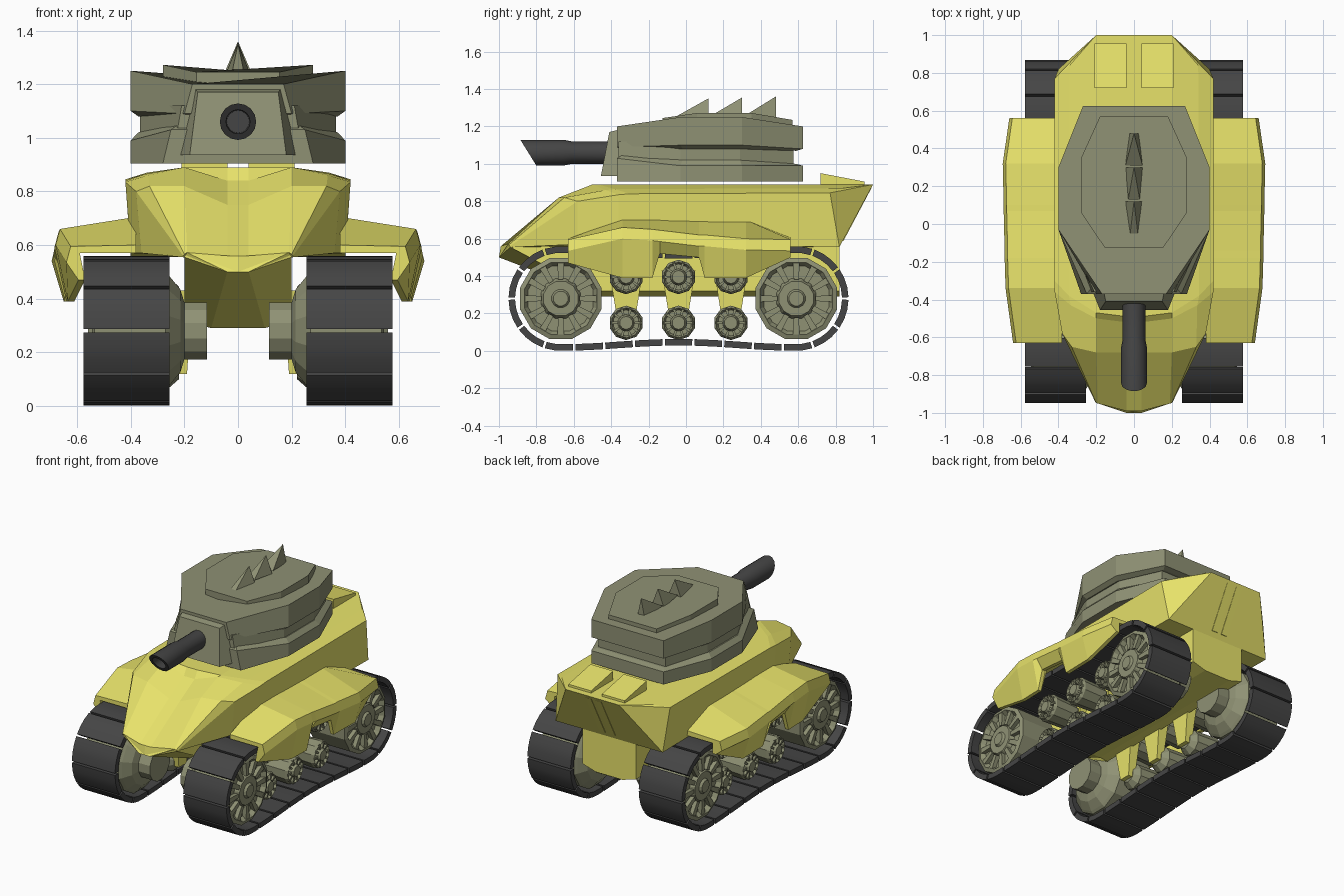
import bpy, bmesh, math

if "Cube" in bpy.data.objects:
    bpy.data.objects.remove(bpy.data.objects["Cube"])

def material(name, rgb):
    m = bpy.data.materials.new(name)
    m.diffuse_color = (*rgb, 1)
    m.use_nodes = True
    m.node_tree.nodes["Principled BSDF"].inputs["Base Color"].default_value = m.diffuse_color
    return m

YELLOW = material("yellow_paint", (0.83, 0.79, 0.15))
GREY = material("olive_grey", (0.275, 0.285, 0.175))
DARK = material("dark_rubber", (0.06, 0.06, 0.06))

def make(name, verts, faces, mat, mirror=False, smooth=False):
    bm = bmesh.new()
    for s in ((1, -1) if mirror else (1,)):
        vs = [bm.verts.new((x * s, y, z)) for x, y, z in verts]
        for f in faces:
            bm.faces.new([vs[i] for i in f])
    bmesh.ops.remove_doubles(bm, verts=bm.verts, dist=0.0001)
    bmesh.ops.recalc_face_normals(bm, faces=bm.faces)
    me = bpy.data.meshes.new(name)
    bm.to_mesh(me)
    bm.free()
    me.materials.append(mat)
    ob = bpy.data.objects.new(name, me)
    bpy.context.collection.objects.link(ob)
    if smooth:
        bpy.ops.object.select_all(action='DESELECT')
        ob.select_set(True)
        bpy.context.view_layer.objects.active = ob
        bpy.ops.object.shade_smooth_by_angle(angle=math.radians(40))
    return ob

def loft(sections, closed=True, fan=None):
    """Skin equal-length sections; caps are ngons or fans from one corner."""
    n = len(sections[0])
    verts = [p for s in sections for p in s]
    faces = []
    for k in range(len(sections) - 1):
        for i in range(n if closed else n - 1):
            j = (i + 1) % n
            faces.append((k * n + i, k * n + j, (k + 1) * n + j, (k + 1) * n + i))
    for b in (0, (len(sections) - 1) * n):
        if fan is None:
            faces.append([b + i for i in range(n)])
        else:
            for d in range(1, n - 1):
                faces.append((b + fan, b + (fan + d) % n, b + (fan + d + 1) % n))
    return verts, faces

def join(parts):
    verts, faces = [], []
    for v, f in parts:
        o = len(verts)
        verts += v
        faces += [[i + o for i in q] for q in f]
    return verts, faces

def prism_x(profile, x0, x1):
    return loft([[(x, y, z) for y, z in profile] for x in (x0, x1)])

def lathe_x(profile, cy, cz, n):
    rings = []
    for x, r in profile:
        rings.append([(x, cy + r * math.cos(2 * math.pi * (i + .5) / n),
                       cz + r * math.sin(2 * math.pi * (i + .5) / n)) for i in range(n)])
    return loft(rings)

# Hull: half sections from top centre line round to bottom centre line
hull = [
    [(0, -.99, .56), (.04, -.99, .56), (.19, -.95, .572), (.2, -.948, .566), (.205, -.942, .56),
     (.2, -.935, .554), (.04, -1, .5), (0, -1, .5)],
    [(0, -.68, .75), (.04, -.68, .75), (.2, -.68, .82), (.33, -.65, .82), (.38, -.58, .80),
     (.36, -.58, .57), (.2, -.6, .56), (0, -.6, .56)],
    [(0, -.52, .84), (.04, -.52, .84), (.2, -.5, .89), (.335, -.43, .86), (.42, -.36, .835),
     (.40, -.36, .57), (.2, -.5, .56), (0, -.5, .56)],
    [(0, -.49, .89), (.04, -.49, .89), (.2, -.47, .89), (.345, -.38, .865), (.42, -.3, .84),
     (.40, -.3, .57), (.2, -.4, .56), (0, -.4, .56)],
    [(0, 1, .89), (.04, 1, .89), (.2, 1, .89), (.34, .84, .87), (.42, .77, .845),
     (.40, .82, .555), (.2, .82, .555), (0, .82, .555)],
]
make("hull", *loft(hull, False, 2), YELLOW, True)

# Belly under the hull
belly = [
    [(0, -.94, .57), (.2, -.94, .565), (.2, -.94, .555), (.04, -1, .5), (0, -1, .5)],
    [(0, -.45, .6), (.2, -.45, .6), (.2, -.5, .32), (.1, -.45, .29), (0, -.45, .29)],
    [(0, .82, .57), (.2, .82, .57), (.2, .82, .32), (.1, .82, .29), (0, .82, .29)],
]
make("belly", *loft(belly, False, 1), YELLOW, True)

# Fenders with notched skirts: y, inner z, outer x, outer z, bottom z
fender = []
for y, zi, xo, zo, zb in [(-.63, .6, .64, .595, .47), (-.34, .705, .68, .66, .39),
                          (-.18, .705, .685, .65, .39), (-.14, .705, .685, .645, .52),
                          (.07, .70, .69, .62, .50), (.10, .70, .69, .62, .39),
                          (.32, .70, .695, .6, .39), (.56, .605, .66, .595, .5)]:
    fender.append([(.38, y, zi), (xo - .016, y, zo), (xo, y, zo - .06), (xo - .045, y, zb),
                   (xo - .07, y, zb), (.59, y, .57), (.38, y, .57)])
make("fender", *loft(fender), YELLOW, True)

# Rear hatches and rear panel ribs
make("rear_hatch", *prism_x([(.72, .88), (.72, .95), (.955, .905), (.955, .88)], .04, .21), YELLOW, True)
make("rear_rib", *prism_x([(.985, .875), (.993, .873), (.842, .588), (.832, .588)], .015, .06), YELLOW, True)

# Turret: stacked bands, narrower at the front of the upper layers
def band(outline, levels):
    """levels: scale, front half width, then z at front, middle and rear."""
    secs = []
    for s, xf, z_front, z_mid, z_rear in levels:
        pts = [(xf, outline[0][1])] + outline[1:]
        half = [(x * s, .13 + (y - .13) * s, z) for (x, y), z in
                zip(pts, (z_front, z_mid, z_mid, z_rear))]
        secs.append(half + [(-x, y, z) for x, y, z in reversed(half)])
    return loft(secs)

shape = [(.28, -.37), (.40, -.03), (.40, .30), (.27, .625)]
make("turret_base", *band(shape, [(1, .28, .905, .905, .905), (1, .25, 1.03, .99, .99),
                                  (.93, .24, 1.05, 1.02, 1.0)]), GREY)
make("turret_neck", *band([(.23, -.36), (.365, -.03), (.365, .29), (.25, .575)],
                          [(1, .24, .95, .95, .95), (1, .21, 1.12, 1.12, 1.1)]), GREY)
make("turret_top", *band(shape, [(.93, .20, 1.08, 1.08, 1.07), (1, .20, 1.09, 1.10, 1.08),
                                 (1, .17, 1.2, 1.25, 1.2)]), GREY)
make("turret_roof", *band([(.155, -.125), (.28, .06), (.28, .35), (.18, .57)],
                          [(1, .155, 1.19, 1.22, 1.19), (1, .155, 1.245, 1.272, 1.235)]), GREY)

# Gun mantlet
make("mantlet", *loft([
    [(-.23, -.33, .935), (.23, -.33, .935), (.165, -.33, 1.19), (-.165, -.33, 1.19)],
    [(-.18, -.455, .935), (.18, -.455, .935), (.15, -.41, 1.17), (-.15, -.41, 1.17)]]), GREY)

# Gun barrel with slanted hollow muzzle: y, radius, slant
barrel = []
for y, r, k in [(-.40, .06, 0), (-.61, .06, 0), (-.65, .068, 0), (-.843, .068, .62),
                (-.843, .045, .62), (-.72, .042, 0)]:
    ring = []
    for i in range(16):
        a = 2 * math.pi * i / 16
        ring.append((r * math.cos(a), y - k * r * math.sin(a), 1.06 + r * math.sin(a)))
    barrel.append(ring)
make("gun_barrel", *loft(barrel), DARK, smooth=True)

# Roof spikes
spikes = []
for y0, y1, z, w0, w1 in [(-.05, .12, 1.35, .02, .045), (.13, .30, 1.355, .03, .045),
                          (.31, .48, 1.36, .045, .025)]:
    spikes.append(([(-w0, y0, 1.255), (w0, y0, 1.255), (w1, y1, 1.24), (-w1, y1, 1.24), (0, y1, z)],
                   [(0, 1, 2, 3), (0, 1, 4), (1, 2, 4), (2, 3, 4), (3, 0, 4)]))
make("roof_spikes", *join(spikes), GREY)

# Wheels: turned body plus raised spokes
def wheel(cy, cz, R, prof, x0, x1, n):
    parts = [lathe_x(prof, cy, cz, n)]
    for i in range(n):
        a = 2 * math.pi * i / n
        c, s = math.cos(a), math.sin(a)
        prof2 = [(cy + R * (u * c - v * s), cz + R * (u * s + v * c))
                 for u, v in ((.45, -.06), (.88, -.08), (.88, .08), (.45, .06))]
        parts.append(prism_x(prof2, x0, x1))
    return join(parts)

big = [(.115, .05), (.115, .11), (.2, .11), (.215, .16), (.255, .21), (.27, .225), (.535, .225), (.545, .20),
       (.515, .18), (.515, .11), (.545, .095), (.545, .05), (.56, .04), (.56, .01)]
for label, y in (("front", -.67), ("rear", .59)):
    make(label + "_drive_wheel", *wheel(y, .28, .225, big, .505, .542, 12), GREY, True)

small = [(.22, .02), (.22, .05), (.26, .085), (.44, .092), (.46, .08), (.44, .07), (.44, .045),
         (.47, .035), (.47, .01)]
for y in (-.32, -.04, .24):
    for label, z in (("road", .15), ("return", .395)):
        make(label + "_wheel", *wheel(y, z, .095, small, .43, .458, 10), GREY, True)
    # Tapered suspension post
    make("suspension_post", *loft([
        [(.17, y - .09, .43), (.25, y - .09, .43), (.25, y + .09, .43), (.17, y + .09, .43)],
        [(.19, y - .04, .12), (.24, y - .04, .12), (.24, y + .04, .12), (.19, y + .04, .12)]]), YELLOW, True)

# Track: dense centre line, resampled into separate pads
R, CZ, YF, YR = .258, .28, -.67, .59
path = []
def arc(cy, a0, a1):
    for i in range(60):
        a = math.radians(a0 + (a1 - a0) * i / 60)
        path.append((cy + R * math.cos(a), CZ + R * math.sin(a)))
def run(y0, y1, z, sag):
    for i in range(100):
        t = i / 100
        path.append((y0 + (y1 - y0) * t, z + sag * math.sin(math.pi * t) ** 2))
arc(YF, 180, 270)
run(YF, YR, CZ - R, .028)
arc(YR, 270, 450)
run(YR, YF, CZ + R, -.03)
arc(YF, 90, 180)
path.append(path[0])
dist = [0]
for p, q in zip(path, path[1:]):
    dist.append(dist[-1] + math.dist(p, q))

def at(d):
    d %= dist[-1]
    k = max(i for i in range(len(dist) - 1) if dist[i] <= d)
    (y0, z0), (y1, z1) = path[k], path[k + 1]
    length = dist[k + 1] - dist[k]
    t, dy, dz = (d - dist[k]) / length, (y1 - y0) / length, (z1 - z0) / length
    return y0 + (y1 - y0) * t, z0 + (z1 - z0) * t, dz, -dy

pads, COUNT = [], 26
step = dist[-1] / COUNT
for i in range(COUNT):
    pts = [at((i + f) * step) for f in (.04, .35, .65, .96)]
    outer = [(y + .021 * ny, z + .021 * nz) for y, z, ny, nz in pts]
    inner = [(y - .014 * ny, z - .014 * nz) for y, z, ny, nz in pts]
    pads.append(prism_x(outer + inner[::-1], .255, .577))
make("track", *join(pads), DARK, True, True)
